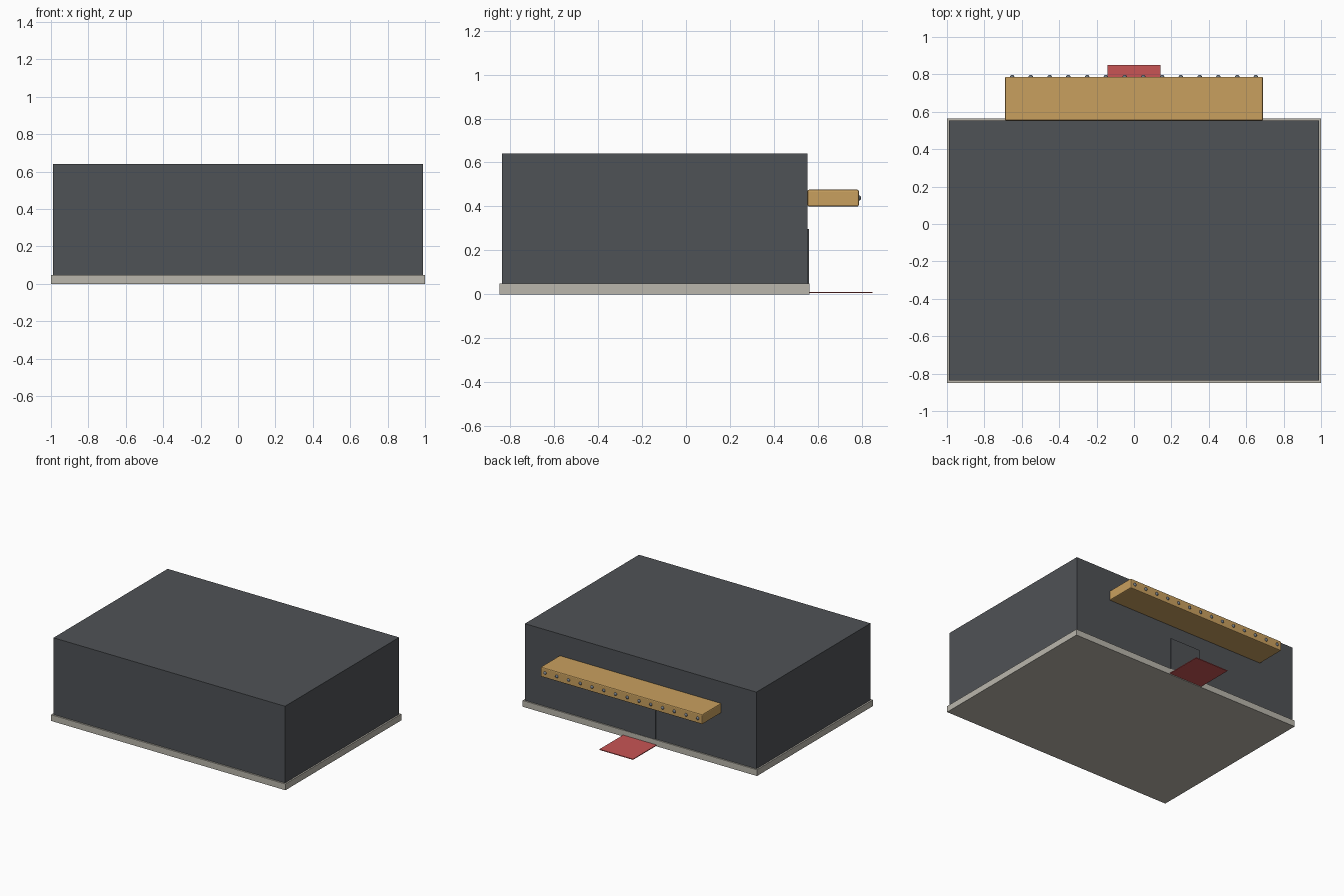
import bpy

if "Cube" in bpy.data.objects:
    bpy.data.objects.remove(bpy.data.objects["Cube"])


def material(name, rgb):
    m = bpy.data.materials.new(name)
    m.diffuse_color = (*rgb, 1.0)
    m.use_nodes = True
    m.node_tree.nodes["Principled BSDF"].inputs["Base Color"].default_value = m.diffuse_color
    return m


charcoal = material("charcoal", (0.078, 0.084, 0.093))
stone = material("pale_stone", (0.49, 0.468, 0.413))
gold = material("gold", (0.584, 0.352, 0.114))
red = material("carpet_red", (0.578, 0.091, 0.091))
bulb_grey = material("bulb_grey", (0.16, 0.19, 0.23))


def box(name, lo, hi, mat, bevel=0.0):
    """Axis-aligned box between two corners."""
    bpy.ops.mesh.primitive_cube_add(
        size=1, location=[(a + b) / 2 for a, b in zip(lo, hi)])
    ob = bpy.context.object
    ob.name = name
    ob.scale = [b - a for a, b in zip(lo, hi)]
    bpy.ops.object.transform_apply(location=False, rotation=False, scale=True)
    ob.data.materials.append(mat)
    if bevel:
        mod = ob.modifiers.new("soft_edges", 'BEVEL')
        mod.width = bevel
        mod.segments = 2
    return ob


# Ground slab and main hall
box("base_slab", (-1, -0.85, 0), (1, 0.563, 0.048), stone)
box("hall", (-0.988, -0.838, 0.002), (0.988, 0.553, 0.64), charcoal)

# Entrance at the back: door panel and carpet
box("door", (-0.13, 0.545, 0.048), (0.13, 0.56, 0.298), charcoal)
box("carpet", (-0.143, 0.555, 0.005), (0.143, 0.85, 0.011), red)

# Canopy with a row of bulbs along its outer edge
box("canopy", (-0.69, 0.553, 0.40), (0.69, 0.787, 0.476), gold, bevel=0.007)
for i in range(14):
    bpy.ops.mesh.primitive_uv_sphere_add(
        segments=12, ring_count=8, radius=0.0125,
        location=(-0.652 + i * 1.304 / 13, 0.785, 0.438))
    bulb = bpy.context.object
    bulb.name = f"bulb_{i + 1}"
    bulb.data.materials.append(bulb_grey)
    bpy.ops.object.shade_smooth()
